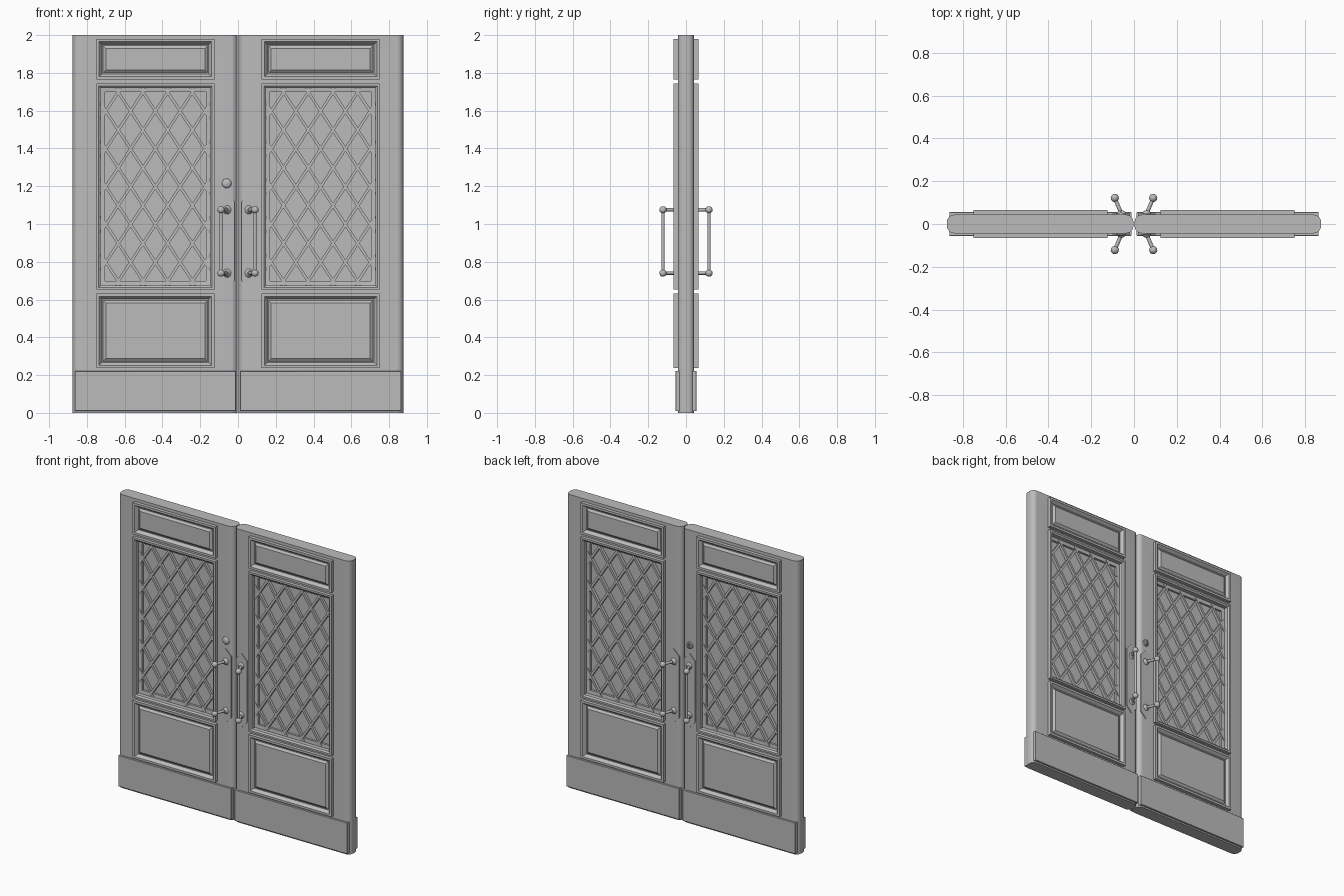
import bpy, bmesh, math
from mathutils import Vector, Matrix

if "Cube" in bpy.data.objects:
    bpy.data.objects.remove(bpy.data.objects["Cube"])

grey = bpy.data.materials.new("plain grey")
grey.diffuse_color = (0.5, 0.5, 0.5, 1)
grey.use_nodes = True
grey.node_tree.nodes["Principled BSDF"].inputs["Base Color"].default_value = grey.diffuse_color


def finish(name, bm, smooth=True):
    bmesh.ops.recalc_face_normals(bm, faces=bm.faces)
    me = bpy.data.meshes.new(name)
    bm.to_mesh(me)
    bm.free()
    ob = bpy.data.objects.new(name, me)
    bpy.context.collection.objects.link(ob)
    me.materials.append(grey)
    if smooth:
        bpy.ops.object.select_all(action='DESELECT')
        ob.select_set(True)
        bpy.context.view_layer.objects.active = ob
        bpy.ops.object.shade_smooth_by_angle(angle=math.radians(35))
    return ob


def loft(name, rects, closed=False):
    """Join upright rectangles (x0, x1, z0, z1, y); cap both ends unless closed."""
    bm = bmesh.new()
    rings = [[bm.verts.new((x, y, z)) for x, z in ((a, c), (b, c), (b, d), (a, d))]
             for a, b, c, d, y in rects]
    pairs = list(zip(rings, rings[1:]))
    if closed:
        pairs.append((rings[-1], rings[0]))
    else:
        bm.faces.new(rings[0])
        bm.faces.new(rings[-1])
    for p, q in pairs:
        for i in range(4):
            j = (i + 1) % 4
            bm.faces.new((p[i], p[j], q[j], q[i]))
    return finish(name, bm)


def moulding(name, rect, profile, sy, closed=False):
    """Rectangular moulding from (inset, depth) steps."""
    a, b, c, d = rect
    return loft(name, [(a + i, b - i, c + i, d - i, sy * y) for i, y in profile], closed)


def rod(name, p, q, r1, r2=None, seg=16):
    p, q = Vector(p), Vector(q)
    m = Matrix.Translation((p + q) / 2) @ (q - p).to_track_quat('Z', 'Y').to_matrix().to_4x4()
    bm = bmesh.new()
    bmesh.ops.create_cone(bm, cap_ends=True, segments=seg, radius1=r1,
                          radius2=r1 if r2 is None else r2, depth=(q - p).length, matrix=m)
    return finish(name, bm)


def ball(name, p, r, squash=1.0):
    bm = bmesh.new()
    m = Matrix.Translation(p) @ Matrix.Diagonal((r, r * squash, r, 1))
    bmesh.ops.create_uvsphere(bm, u_segments=20, v_segments=12, radius=1, matrix=m)
    return finish(name, bm)


def lattice(name, rect, w, h):
    """Crossed diagonal bars clipped to the window opening."""
    a, b, c, d = rect
    cx, cz = (a + b) / 2, (c + d) / 2
    bm = bmesh.new()
    for s in (-1, 1):
        slope = s * h / w
        for k in range(-9, 10):
            z0 = cz + k * h
            xs = sorted((cx + (c - z0) / slope, cx + (d - z0) / slope))
            x0, x1 = max(a, xs[0]), min(b, xs[1])
            if x1 - x0 < 0.01:
                continue
            p = Vector((x0, 0, z0 + slope * (x0 - cx)))
            q = Vector((x1, 0, z0 + slope * (x1 - cx)))
            ang = math.atan2(q.z - p.z, q.x - p.x)
            m = (Matrix.Translation((p + q) / 2) @ Matrix.Rotation(-ang, 4, 'Y')
                 @ Matrix.Diagonal(((q - p).length, 0.062 + 0.002 * s, 0.015, 1)))
            bmesh.ops.create_cube(bm, size=1, matrix=m)
    return finish(name, bm, False)


T = 0.0435       # half thickness of a leaf
R = 0.034        # rounding of the upright edges
PANEL = [(0, 0.04), (0, 0.066), (0.015, 0.066), (0.022, 0.058), (0.03, 0.046),
         (0.036, 0.046), (0.05, 0.057)]
FRAME = [(0, 0.04), (0, 0.066), (0.012, 0.066), (0.022, 0.058), (0.022, 0.03),
         (0.045, 0.026), (0.045, 0.008), (0, 0.008)]

for s, side in ((-1, "left"), (1, "right")):
    def span(x0, x1, z0, z1):
        return (*sorted((s * x0, s * x1)), z0, z1)

    # Leaf with rounded upright edges and a window hole
    x0, x1, z0, z1 = span(0.003, 0.875, 0, 2)
    arc = [(R * (1 - math.sin(t)), T - R * (1 - math.cos(t)))
           for t in (i * math.pi / 12 for i in range(7))]
    steps = [(i, -y) for i, y in arc] + [(i, y) for i, y in reversed(arc)]
    rects = [(x0 + i, x1 - i, z0, z1, y) for i, y in steps]
    hole = span(0.147, 0.728, 0.674, 1.721)
    rects += [(*hole, T), (*hole, -T)]
    loft(side + "_leaf", rects, True)

    # Window pane and diamond lattice
    loft(side + "_pane", [(*hole, -0.012), (*hole, 0.012)])
    lattice(side + "_lattice", hole, 0.131, 0.2)

    for sy, face in ((-1, "front"), (1, "back")):
        tag = f"{side}_{face}_"
        # Panels, window frame and kick plate
        moulding(tag + "top_panel", span(0.125, 0.75, 1.765, 1.98), PANEL, sy)
        moulding(tag + "lower_panel", span(0.125, 0.75, 0.237, 0.632), PANEL, sy)
        moulding(tag + "window_frame", span(0.125, 0.75, 0.652, 1.743), FRAME, sy, True)
        moulding(tag + "kick_plate", span(0.012, 0.864, 0.01, 0.222),
                 [(0, 0.012), (0, 0.053), (0.002, 0.055)], sy)

        # Pointed handle plate
        bm = bmesh.new()
        outline = [(0, 0.657), (0.041, 0.70), (0.041, 1.118), (0, 1.161),
                   (-0.041, 1.118), (-0.041, 0.70)]
        f = bm.faces.new([bm.verts.new((s * 0.06 + x, sy * 0.04, z)) for x, z in outline])
        ext = bmesh.ops.extrude_face_region(bm, geom=[f])
        for v in ext["geom"]:
            if isinstance(v, bmesh.types.BMVert):
                v.co.y = sy * 0.049
        finish(tag + "handle_plate", bm, False)

        # Pull handle: slanted posts, end balls and upright bar
        hx, hy = s * 0.09, sy * 0.122
        for z, end in ((0.74, "lower"), (1.075, "upper")):
            rod(tag + end + "_rosette", (s * 0.06, sy * 0.047, z),
                (s * 0.063, sy * 0.062, z), 0.024, 0.012)
            rod(tag + end + "_post", (s * 0.06, sy * 0.05, z), (hx, hy, z), 0.009)
            ball(tag + end + "_ball", (hx, hy, z), 0.019)
        rod(tag + "handle_bar", (hx, hy, 0.74), (hx, hy, 1.075), 0.009)

# Lock: domed cylinder in front, thumb turn behind
ball("lock_dome", (-0.06, -T, 1.215), 0.025, 0.5)
rod("lock_rose", (-0.06, T - 0.005, 1.215), (-0.06, T + 0.008, 1.215), 0.025, 0.021, 20)
loft("thumb_turn", [(-0.065, -0.055, 1.198, 1.232, T), (-0.064, -0.056, 1.2, 1.23, 0.064)])
